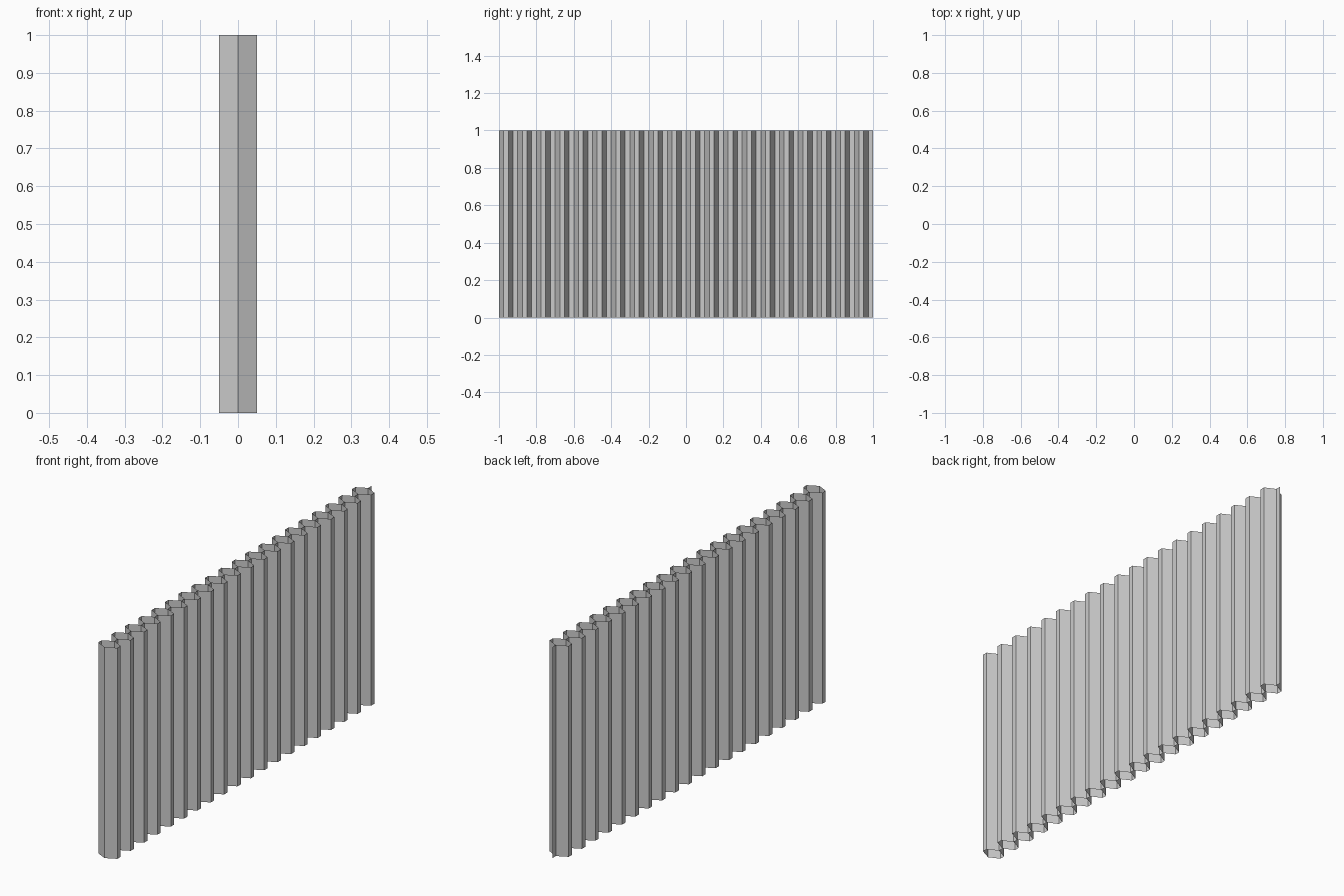
import bpy

if "Cube" in bpy.data.objects:
    bpy.data.objects.remove(bpy.data.objects["Cube"])

CELLS = 20        # number of hexagonal cells in the row
PITCH = 0.1       # spacing of the cells along y
DEPTH = 0.05      # half depth of a cell along x
HEIGHT = 1.0

# Half profile: slope out, outer flat, slope in, inner flat at x = 0
step = PITCH / 4
pattern = [0.0, DEPTH, DEPTH, 0.0]
profile = [(pattern[i % 4], -1 + i * step) for i in range(CELLS * 4 + 1)]

# Extrude the open profile upwards into a thin wall
n = len(profile)
verts = [(x, y, z) for z in (0.0, HEIGHT) for x, y in profile]
faces = [(i, i + 1, n + i + 1, n + i) for i in range(n - 1)]

mesh = bpy.data.meshes.new("honeycomb_wall")
mesh.from_pydata(verts, [], faces)
mesh.update()
wall = bpy.data.objects.new("honeycomb_wall", mesh)
bpy.context.collection.objects.link(wall)

# Mirror across x = 0 to close the cells; both halves share the inner flats
mirror = wall.modifiers.new("mirror", 'MIRROR')
mirror.use_axis = (True, False, False)
mirror.use_mirror_merge = True
mirror.merge_threshold = 0.001
